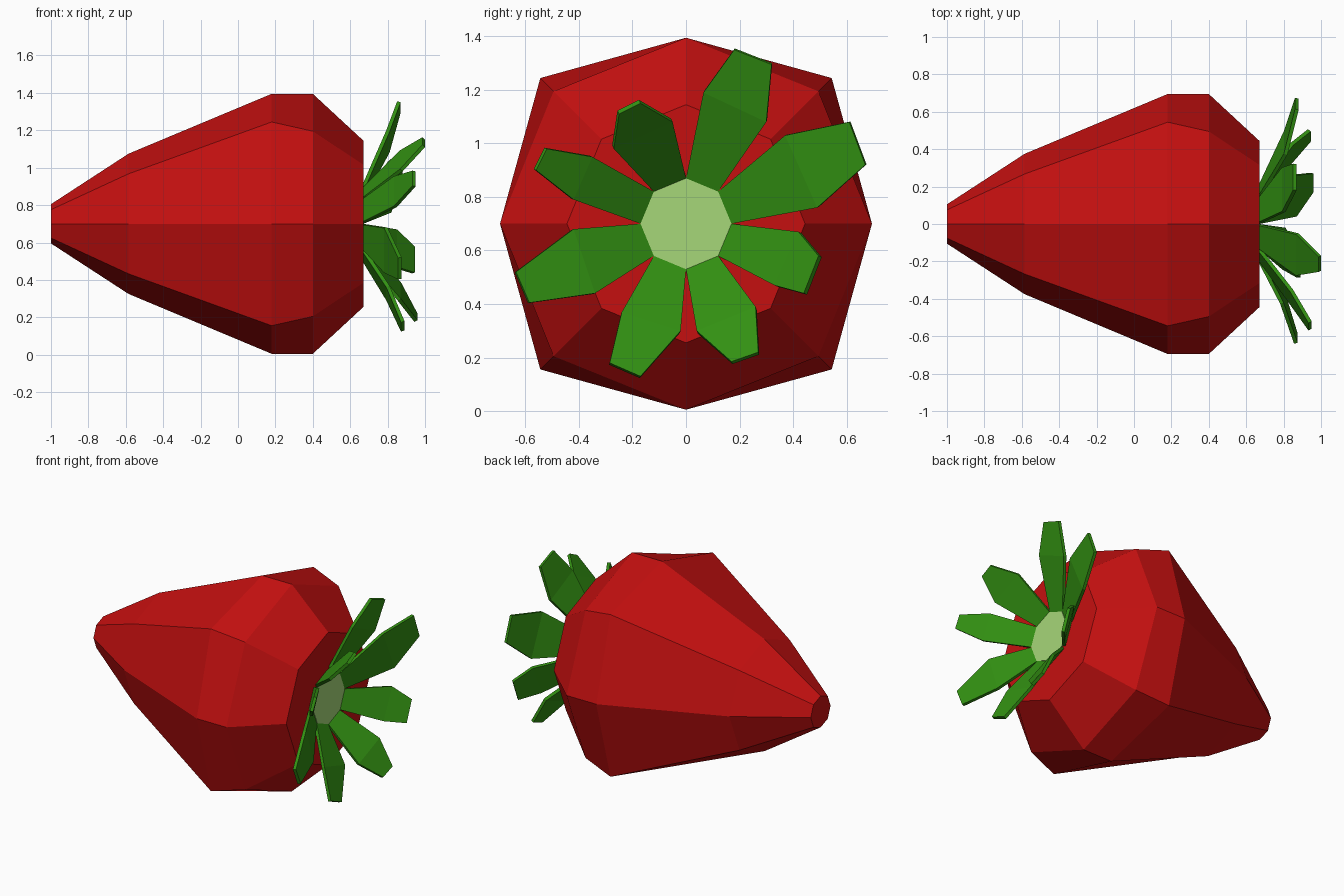
import bpy, bmesh, math
from mathutils import Vector

if "Cube" in bpy.data.objects:
    bpy.data.objects.remove(bpy.data.objects["Cube"])

CZ = 0.70  # height of the fruit's axis


def material(name, rgb):
    m = bpy.data.materials.new(name)
    m.diffuse_color = (*rgb, 1)
    m.use_nodes = True
    m.node_tree.nodes["Principled BSDF"].inputs["Base Color"].default_value = m.diffuse_color
    return m


RED = material("berry red", (0.56, 0.005, 0.005))
GREEN = material("leaf green", (0.032, 0.28, 0.006))
PALE = material("pale green", (0.38, 0.68, 0.19))


def finish(bm, name, mat):
    me = bpy.data.meshes.new(name)
    bm.to_mesh(me)
    bm.free()
    me.materials.append(mat)
    ob = bpy.data.objects.new(name, me)
    bpy.context.collection.objects.link(ob)
    return ob


def lathe_x(name, rings, mat):
    """Eight-sided closed form along x; rings are (x, axis radius, diagonal radius)."""
    bm = bmesh.new()
    loops = []
    for x, r0, r1 in rings:
        loop = []
        for k in range(8):
            a = k * math.pi / 4
            r = r1 if k % 2 else r0
            loop.append(bm.verts.new((x, r * math.cos(a), CZ + r * math.sin(a))))
        loops.append(loop)
    for p, q in zip(loops, loops[1:]):
        for k in range(8):
            j = (k + 1) % 8
            bm.faces.new((p[k], p[j], q[j], q[k]))
    bm.faces.new(loops[0])
    bm.faces.new(loops[-1])
    bmesh.ops.recalc_face_normals(bm, faces=bm.faces)
    return finish(bm, name, mat)


# Fruit body, lying on its side, slightly squared at the shoulder
lathe_x("berry_body", [(-1.0, 0.105, 0.107), (-0.585, 0.375, 0.378),
                       (0.18, 0.695, 0.77), (0.40, 0.695, 0.70),
                       (0.67, 0.445, 0.447)], RED)

# Pale disc where the stem was
lathe_x("stem_disc", [(0.662, 0.17, 0.17), (0.674, 0.17, 0.17)], PALE)

# Leaves, clockwise from the top: mid x, two mid points, tip x, two tip points (y, z)
LEAVES = [
    (0.81, (0.065, 1.19), (0.30, 1.08), 0.87, (0.18, 1.35), (0.32, 1.295)),
    (0.82, (0.37, 1.03), (0.49, 0.76), 0.88, (0.61, 1.08), (0.67, 0.92)),
    (0.85, (0.42, 0.67), (0.33, 0.47), 0.945, (0.495, 0.58), (0.44, 0.44)),
    (0.87, (0.26, 0.39), (0.04, 0.30), 0.96, (0.27, 0.22), (0.17, 0.185)),
    (0.81, (-0.02, 0.30), (-0.24, 0.37), 0.89, (-0.17, 0.13), (-0.285, 0.18)),
    (0.80, (-0.34, 0.44), (-0.42, 0.68), 0.875, (-0.585, 0.405), (-0.635, 0.52)),
    (0.85, (-0.42, 0.79), (-0.35, 0.95), 0.95, (-0.56, 0.90), (-0.52, 0.98)),
    (0.88, (-0.27, 0.98), (-0.05, 1.08), 1.0, (-0.25, 1.11), (-0.17, 1.15)),
]
for i, (mx, ma, mb, tx, ta, tb) in enumerate(LEAVES):
    base = []
    for k in (i, i + 1):
        a = math.pi / 2 - k * math.pi / 4
        base.append(Vector((0.67, 0.17 * math.cos(a), CZ + 0.17 * math.sin(a))))
    bm = bmesh.new()
    v = [bm.verts.new(p) for p in
         (*base, (mx, *ma), (mx, *mb), (tx, *ta), (tx, *tb))]
    for s in (0, 2):
        bm.faces.new((v[s], v[s + 2], v[s + 3], v[s + 1]))
    bm.normal_update()
    for f in bm.faces:
        if f.normal.x < 0:
            f.normal_flip()
    leaf = finish(bm, f"leaf_{i + 1}", GREEN)
    thick = leaf.modifiers.new("thickness", 'SOLIDIFY')
    thick.thickness = 0.02
    thick.offset = -1
